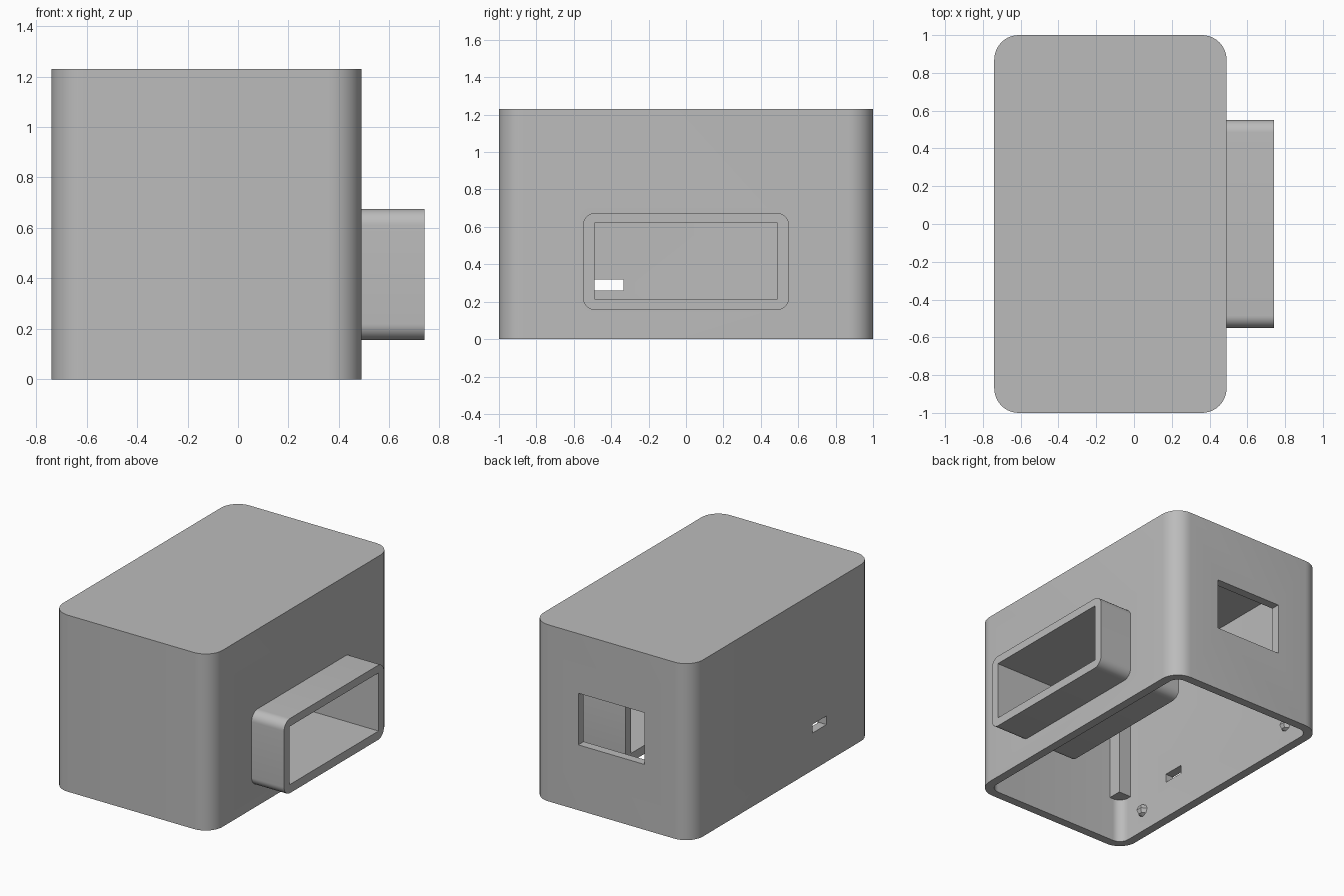
import bpy
import bmesh
from math import radians

if "Cube" in bpy.data.objects:
    bpy.data.objects.remove(bpy.data.objects["Cube"])

grey = bpy.data.materials.new("matte_grey")
grey.use_nodes = True
COLOUR = (0.5, 0.5, 0.5, 1)
grey.diffuse_color = COLOUR
grey.node_tree.nodes["Principled BSDF"].inputs["Base Color"].default_value = COLOUR

WALL = 0.06
X0, X1, TOP = -0.74, 0.49, 1.23


def finish(name, bm):
    mesh = bpy.data.meshes.new(name)
    bm.to_mesh(mesh)
    bm.free()
    mesh.materials.append(grey)
    obj = bpy.data.objects.new(name, mesh)
    bpy.context.collection.objects.link(obj)
    return obj


def block(name, x, y, z, radius=0.0, axis=2):
    """Box from ranges, with the edges along one axis rounded."""
    bm = bmesh.new()
    bmesh.ops.create_cube(bm, size=1)
    for v in bm.verts:
        v.co = [(r[0] + r[1]) / 2 + c * (r[1] - r[0]) for r, c in zip((x, y, z), v.co)]
    if radius:
        edges = [e for e in bm.edges
                 if abs((e.verts[0].co - e.verts[1].co).normalized()[axis]) > 0.9]
        bmesh.ops.bevel(bm, geom=edges, offset=radius, segments=10,
                        profile=0.5, affect='EDGES')
    return finish(name, bm)


def combine(target, tool, operation):
    mod = target.modifiers.new(operation.lower(), 'BOOLEAN')
    mod.object, mod.operation, mod.solver = tool, operation, 'EXACT'
    bpy.context.view_layer.objects.active = target
    bpy.ops.object.modifier_apply(modifier=mod.name)
    bpy.data.objects.remove(tool)


# Hollow case, open underneath
case = block("case", (X0, X1), (-1, 1), (0, TOP), 0.13)
combine(case, block("cavity", (X0 + WALL, X1 - WALL), (-1 + WALL, 1 - WALL),
                    (-0.2, TOP - WALL), 0.07), 'DIFFERENCE')

# Rectangular sleeve running through the side wall
combine(case, block("sleeve", (0.08, 0.74), (-0.55, 0.55), (0.155, 0.675), 0.065, 0), 'UNION')
combine(case, block("sleeve_opening", (0, 0.9), (-0.49, 0.49), (0.215, 0.62)), 'DIFFERENCE')

# Back window and small side slot
combine(case, block("window", (-0.38, 0.13), (0.8, 1.2), (0.455, 0.815)), 'DIFFERENCE')
combine(case, block("slot", (-0.9, -0.6), (-0.49, -0.335), (0.26, 0.32)), 'DIFFERENCE')

bpy.ops.object.select_all(action='DESELECT')
case.select_set(True)
bpy.context.view_layer.objects.active = case
bpy.ops.object.shade_smooth_by_angle(angle=radians(30))

# Corner posts hanging from the ceiling, and snap pegs near the rim
for side, wall_x, inward in (("right", X0 + WALL, 1), ("left", X1 - WALL, -1)):
    for end, sign in (("front", -1), ("back", 1)):
        xs = sorted((wall_x - inward * 0.02, wall_x + inward * 0.095))
        ys = sorted((sign * (1 - WALL + 0.02), sign * (1 - WALL - 0.095)))
        block(f"{side}_{end}_post", xs, ys, (0.31, TOP - WALL + 0.02))
        bm = bmesh.new()
        bmesh.ops.create_uvsphere(bm, u_segments=6, v_segments=4, radius=0.042)
        peg = finish(f"{side}_{end}_peg", bm)
        peg.location = (wall_x, sign * 0.72, 0.15)
